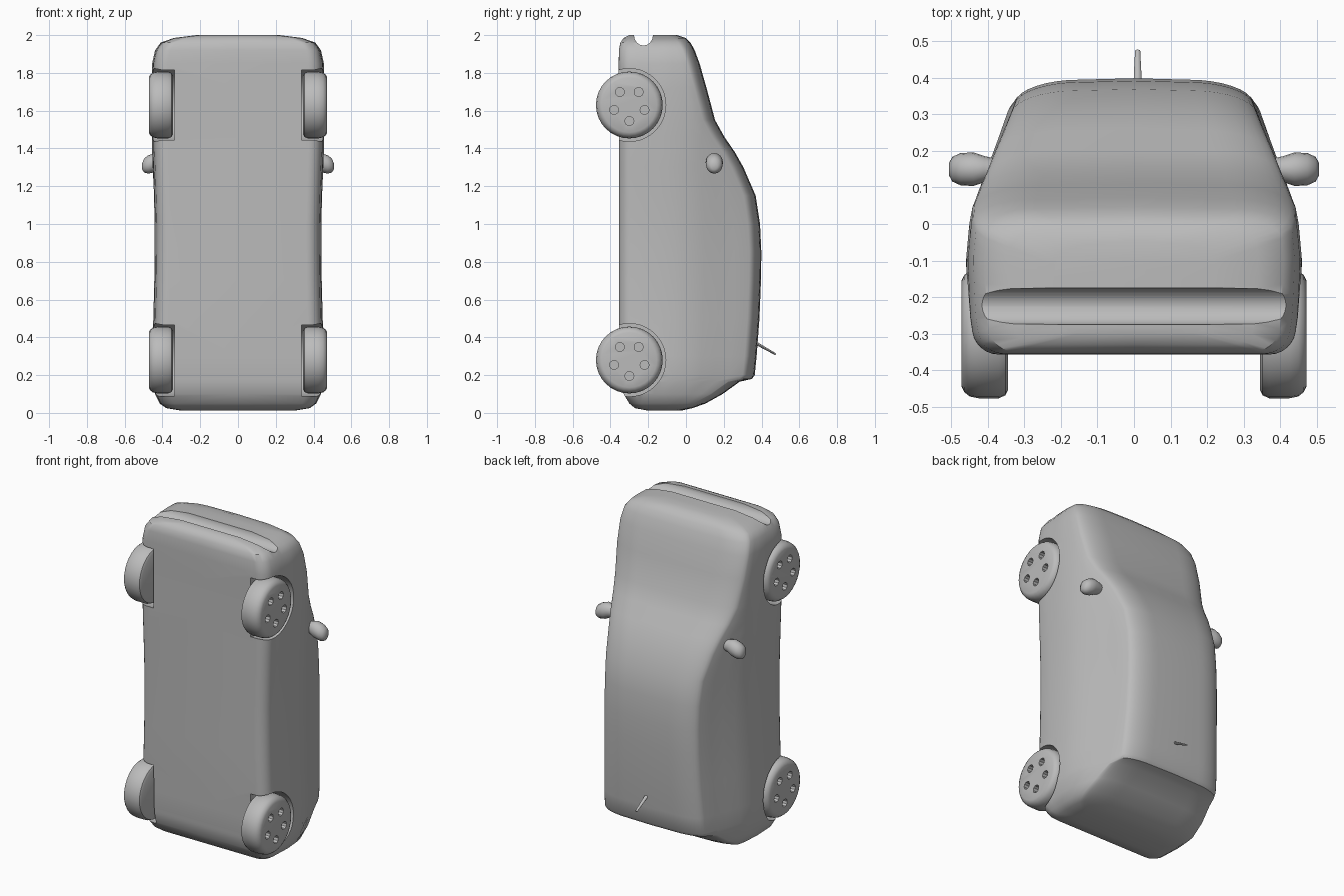
import bpy, bmesh, math
from mathutils import Vector

if "Cube" in bpy.data.objects:
    bpy.data.objects.remove(bpy.data.objects["Cube"])

grey = bpy.data.materials.new("grey")
grey.diffuse_color = (0.5, 0.5, 0.5, 1)
grey.use_nodes = True
grey.node_tree.nodes["Principled BSDF"].inputs["Base Color"].default_value = grey.diffuse_color


def loft(name, rings):
    """Skin a list of closed rings and cap both ends."""
    bm = bmesh.new()
    vs = [[bm.verts.new(p) for p in r] for r in rings]
    n = len(rings[0])
    for a, b in zip(vs, vs[1:]):
        for i in range(n):
            j = (i + 1) % n
            bm.faces.new((a[i], a[j], b[j], b[i]))
    bm.faces.new(vs[0])
    bm.faces.new(vs[-1])
    bmesh.ops.recalc_face_normals(bm, faces=bm.faces)
    me = bpy.data.meshes.new(name)
    bm.to_mesh(me)
    bm.free()
    me.materials.append(grey)
    ob = bpy.data.objects.new(name, me)
    bpy.context.collection.objects.link(ob)
    return ob


def lathe(name, profile, y, z, n=32, sy=1, sz=1):
    """Revolve (x, radius) pairs about an axis parallel to x."""
    return loft(name, [[(x, y + sy * r * math.cos(2 * math.pi * i / n),
                         z + sz * r * math.sin(2 * math.pi * i / n))
                        for i in range(n)] for x, r in profile])


def cut(ob, cutters):
    for c in cutters:
        c.hide_render = True
        m = ob.modifiers.new("cut", 'BOOLEAN')
        m.object, m.operation, m.solver = c, 'DIFFERENCE', 'EXACT'
        bpy.context.view_layer.objects.active = ob
        bpy.ops.object.modifier_apply(modifier=m.name)
        bpy.data.objects.remove(c)


def smooth(ob, angle=35):
    bpy.ops.object.select_all(action='DESELECT')
    ob.select_set(True)
    bpy.context.view_layer.objects.active = ob
    bpy.ops.object.shade_smooth_by_angle(angle=math.radians(angle))


def interp(table, t):
    for (a, u), (b, v) in zip(table, table[1:]):
        if t <= b:
            return u + (v - u) * max(0, (t - a) / (b - a))
    return table[-1][1]


# Body: side bulge as a width factor by y, then stations of
# (z along the car, underside y, roof y, half width)
SIDE = [(-.36, .95), (-.25, .985), (-.1, 1), (0, .98), (.05, .96), (.1, .915),
        (.2, .835), (.3, .755), (.4, .70)]
STATIONS = [
    (.012, -.20, -.03, .30), (.025, -.27, .03, .38), (.05, -.30, .10, .415),
    (.10, -.33, .19, .44), (.165, -.345, .28, .455), (.18, -.345, .345, .457),
    (.20, -.348, .36, .46), (.3, -.35, .37, .46), (.5, -.355, .385, .45),
    (.7, -.355, .393, .445), (.85, -.355, .395, .443), (1.0, -.355, .388, .443),
    (1.15, -.355, .365, .447), (1.3, -.355, .30, .452), (1.38, -.355, .255, .455),
    (1.46, -.355, .20, .457), (1.55, -.355, .15, .46), (1.72, -.355, .105, .46),
    (1.85, -.357, .068, .455), (1.92, -.355, .042, .44), (1.96, -.348, .02, .41),
    (1.985, -.33, -.005, .34), (2.0, -.30, -.05, .22)]


def body_ring(z, yb, yt, w):
    rb, ry, rx = .06, .06, .16
    half = []
    for i in range(7):                       # lower corner
        a = math.pi / 2 * i / 6
        y = yb + rb * (1 - math.cos(a))
        half.append((w * interp(SIDE, y) - rb * (1 - math.sin(a)), y))
    for i in range(1, 8):                    # door side
        y = yb + rb + (yt - ry - yb - rb) * i / 8
        half.append((w * interp(SIDE, y), y))
    for i in range(9):                       # roof edge
        a = math.pi / 2 * i / 8
        y = yt - ry * (1 - math.sin(a))
        half.append((w * interp(SIDE, y) - rx * (1 - math.cos(a)), y))
    return ([(x, y, z) for x, y in half] + [(0, yt + .004, z)]
            + [(-x, y, z) for x, y in reversed(half)] + [(0, yb, z)])


body = loft("body", [body_ring(*s) for s in STATIONS])

# Wheel wells and the groove between bumper and bonnet
WY, WHEELS = -.30, {"front": 1.63, "rear": .28}
cutters = [lathe("groove_cutter", [(-.6, .05), (.6, .05)], -.225, 2.0, 24, 1, 1.1)]
for s in (-1, 1):
    for z in WHEELS.values():
        cutters.append(lathe("well_cutter", [(s * .335, .193), (s * .6, .193)], WY, z, 40))
cut(body, cutters)
smooth(body)

# Wheels with five round holes
TYRE = [(.345, .155), (.352, .169), (.37, .177), (.425, .177), (.45, .172),
        (.465, .160), (.472, .145)]
for side, s in (("left", -1), ("right", 1)):
    for end, z in WHEELS.items():
        wheel = lathe(f"{end}_{side}_wheel", [(s * x, r) for x, r in TYRE], WY, z)
        holes = []
        for k in range(5):
            a = 2 * math.pi * k / 5
            holes.append(lathe("hole_cutter", [(s * .435, .024), (s * .5, .024)],
                               WY + .085 * math.sin(a), z - .085 * math.cos(a), 10))
        cut(wheel, holes)
        smooth(wheel)

    # Door mirror: tapered pod on the door
    pod = [(.36, .025, 1.33), (.41, .036, 1.33), (.44, .046, 1.325),
           (.475, .044, 1.315), (.497, .034, 1.31), (.507, .016, 1.305)]
    rings = [[(s * x, .15 + r * math.cos(i * math.pi / 8),
               z + r * 1.1 * math.sin(i * math.pi / 8)) for i in range(16)]
             for x, r, z in pod]
    smooth(loft(f"{side}_mirror", rings), 60)

# Roof antenna, leaning towards the tail
a, b = Vector((.01, .36, .375)), Vector((.01, .475, .31))
up = (b - a).normalized().cross(Vector((1, 0, 0)))
antenna = loft("antenna", [
    [p + Vector((r * math.cos(i * math.pi / 4), 0, 0)) + up * r * .7 * math.sin(i * math.pi / 4)
     for i in range(8)] for p, r in ((a, .012), (a.lerp(b, .5), .010), (b, .007))])
smooth(antenna, 50)
